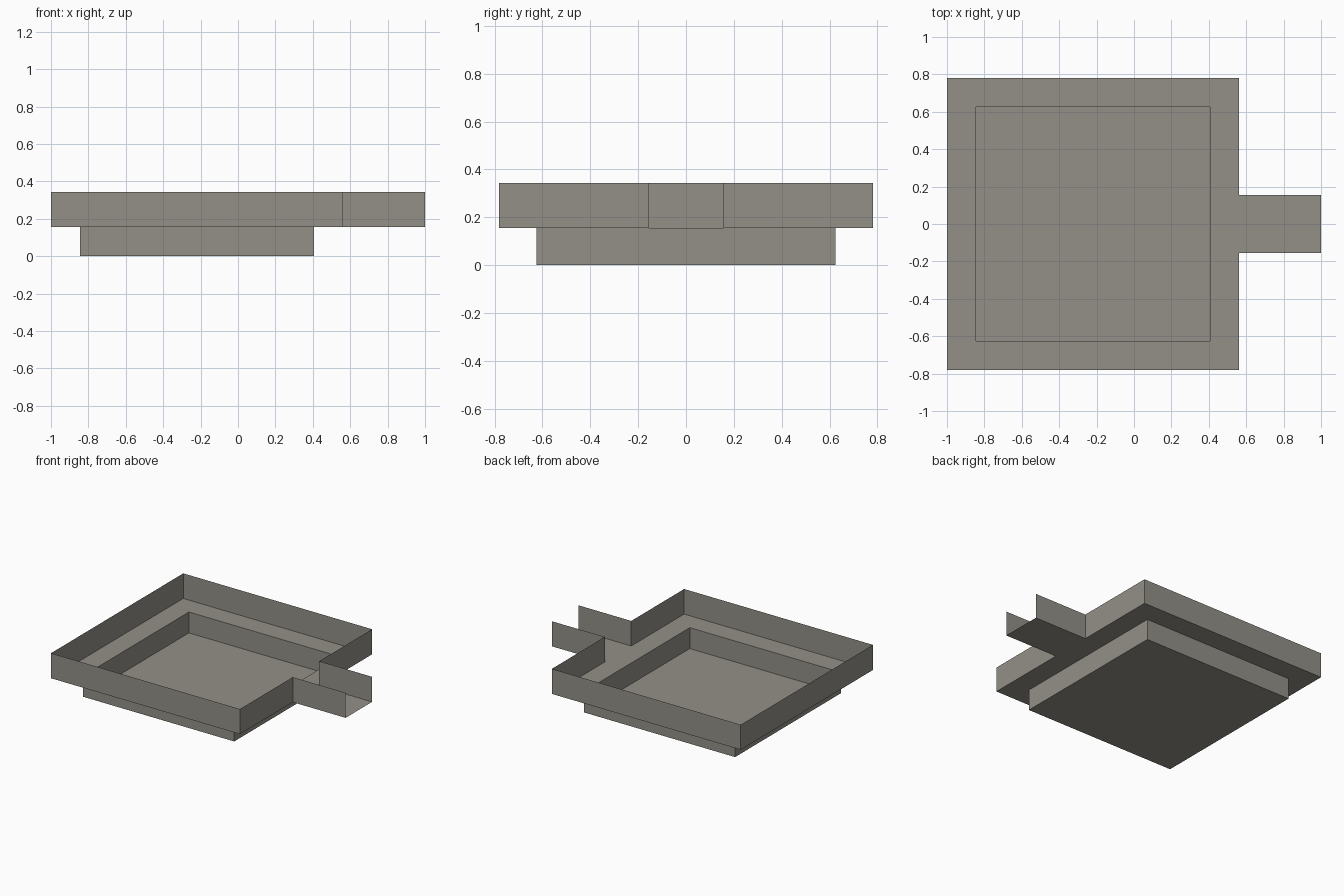
import bpy, bmesh

if "Cube" in bpy.data.objects:
    bpy.data.objects.remove(bpy.data.objects["Cube"])

U = 0.15625                      # module size
LEDGE, TOP = U, 2.2 * U          # heights of the step and of the rim
CX = -1 + 5 * U                  # centre of the square trays in x

mat = bpy.data.materials.new("warm_grey_stone")
mat.diffuse_color = (0.29, 0.28, 0.245, 1)
mat.use_nodes = True
mat.node_tree.nodes["Principled BSDF"].inputs["Base Color"].default_value = mat.diffuse_color


def rect(x0, x1, y):
    return [(x0, -y), (x1, -y), (x1, y), (x0, y)]


def build(name, fill):
    bm = bmesh.new()
    fill(bm)
    bmesh.ops.remove_doubles(bm, verts=bm.verts, dist=1e-5)
    me = bpy.data.meshes.new(name)
    bm.to_mesh(me)
    bm.free()
    me.materials.append(mat)
    bpy.context.collection.objects.link(bpy.data.objects.new(name, me))


def face(bm, pts):
    bm.faces.new([bm.verts.new(p) for p in pts])


def walls(bm, pts, z0, z1):
    # thin upright walls along a line of points
    for (ax, ay), (bx, by) in zip(pts, pts[1:]):
        face(bm, [(ax, ay, z0), (bx, by, z0), (bx, by, z1), (ax, ay, z1)])


outer = rect(CX - 5 * U, CX + 5 * U, 5 * U)
inner = rect(CX - 4 * U, CX + 4 * U, 4 * U)
X1 = CX + 5 * U


# Sunken basin: floor and four walls
def basin(bm):
    face(bm, [(x, y, 0) for x, y in inner])
    walls(bm, inner + inner[:1], 0, LEDGE)


# Flat ledge around the basin
def ledge(bm):
    for i in range(4):
        j = (i + 1) % 4
        face(bm, [(*p, LEDGE) for p in (outer[i], outer[j], inner[j], inner[i])])


# Outer rim, open where the spout leaves
def rim(bm):
    walls(bm, [(X1, U), outer[2], outer[3], outer[0], outer[1], (X1, -U)], LEDGE, TOP)


# Open-ended spout: floor and two side walls
def spout(bm):
    face(bm, [(x, y, LEDGE) for x, y in rect(X1, 1, U)])
    for y in (-U, U):
        walls(bm, [(X1, y), (1, y)], LEDGE, TOP)


build("basin", basin)
build("ledge", ledge)
build("rim_wall", rim)
build("spout", spout)
